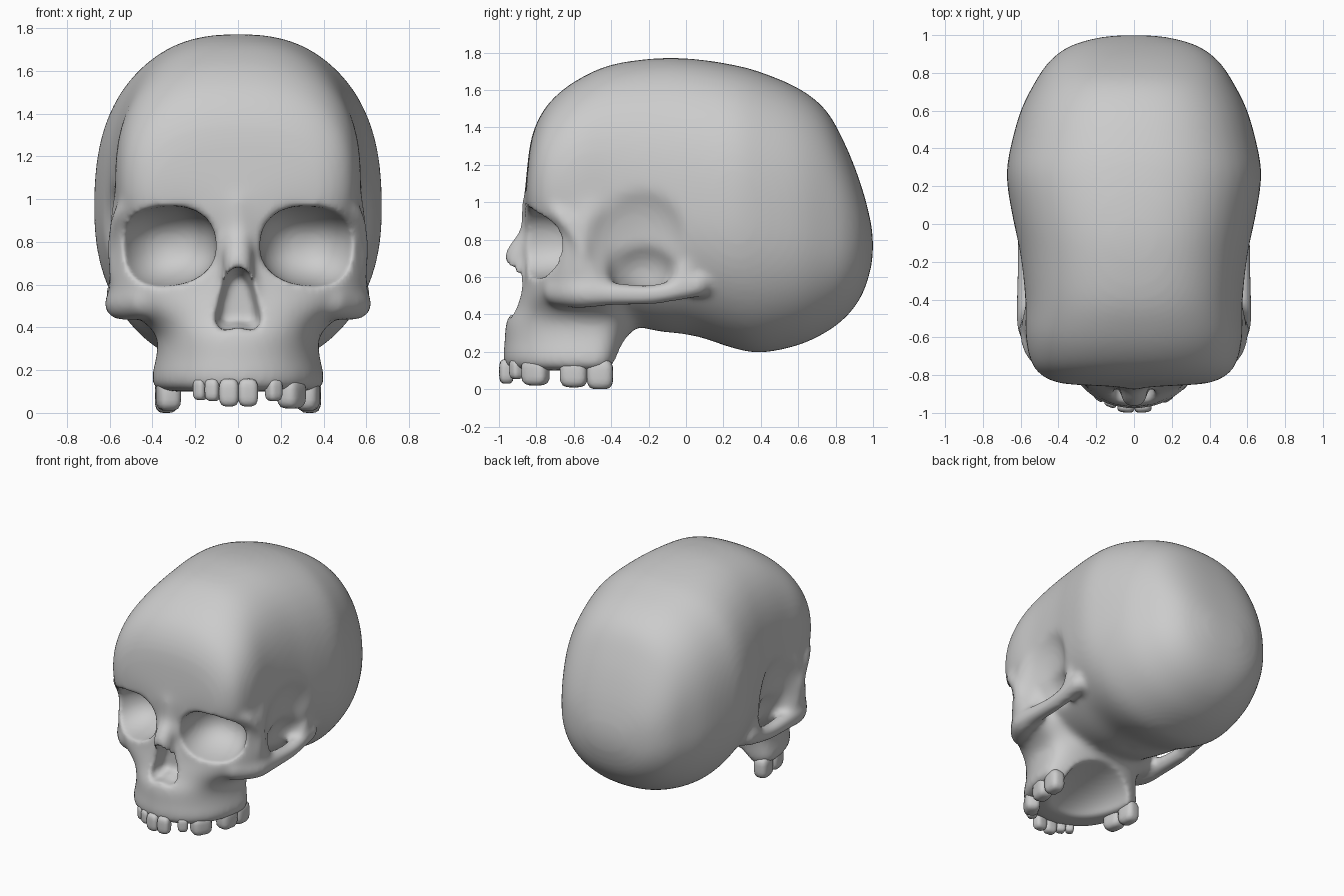
import bpy, bmesh
from math import cos, sin, pi, radians
from mathutils import Vector, Matrix

if "Cube" in bpy.data.objects:
    bpy.data.objects.remove(bpy.data.objects["Cube"])


def spline(rows, k):
    """Catmull-Rom interpolation through rows of numbers."""
    out = []
    for i in range(len(rows) - 1):
        a, b, c, d = (rows[max(i - 1, 0)], rows[i], rows[i + 1], rows[min(i + 2, len(rows) - 1)])
        for j in range(k):
            t = j / k
            out.append([0.5 * (2 * q + (r - p) * t + (2 * p - 5 * q + 4 * r - s) * t * t
                               + (3 * q - p - 3 * r + s) * t ** 3) for p, q, r, s in zip(a, b, c, d)])
    return out + [list(rows[-1])]


def egg(w, up, down, p_up, p_down, n=56):
    """Superellipse outline with different upper and lower halves."""
    pts = []
    for i in range(n):
        c, s = cos(2 * pi * i / n), sin(2 * pi * i / n)
        p, h = (p_up, up) if s > 0 else (p_down, down)
        r = (abs(c) ** p + abs(s) ** p) ** (-1 / p)
        pts.append((w * c * r, h * s * r))
    return pts


def loft(bm, rings):
    vs = [[bm.verts.new(p) for p in ring] for ring in rings]
    n = len(vs[0])
    for a, b in zip(vs, vs[1:]):
        for i in range(n):
            bm.faces.new((a[i], a[(i + 1) % n], b[(i + 1) % n], b[i]))
    bm.faces.new(vs[0][::-1])
    bm.faces.new(vs[-1])


def blob(bm, loc, size, p=2.0, rot=None, sub=4):
    """Superellipsoid: ball for p=2, boxier for larger p."""
    for v in bmesh.ops.create_icosphere(bm, subdivisions=sub, radius=1)["verts"]:
        f = sum(abs(c) ** p for c in v.co) ** (-1 / p)
        q = Vector([c * f * s for c, s in zip(v.co, size)])
        v.co = Vector(loc) + (rot @ q if rot else q)


def tube(bm, path, side=1):
    """Bony strut along a path of (x, y, z, radius)."""
    for x, y, z, r in spline(path, 7):
        blob(bm, (side * x, y, z), (r, r, r), sub=3)


def finish(name, bm):
    bmesh.ops.recalc_face_normals(bm, faces=bm.faces[:])
    me = bpy.data.meshes.new(name)
    bm.to_mesh(me)
    bm.free()
    ob = bpy.data.objects.new(name, me)
    bpy.context.collection.objects.link(ob)
    return ob


def modify(ob, kind, **props):
    m = ob.modifiers.new(kind, kind)
    for k, v in props.items():
        setattr(m, k, v)
    dg = bpy.context.evaluated_depsgraph_get()
    dg.update()
    ob.data = bpy.data.meshes.new_from_object(ob.evaluated_get(dg))
    ob.modifiers.clear()


def remesh(ob, smooth):
    modify(ob, "REMESH", mode="VOXEL", voxel_size=0.0165)
    modify(ob, "SMOOTH", factor=.5, iterations=smooth)


def cut(ob, bm):
    cutter = finish("cutter", bm)
    cutter.hide_render = True
    modify(ob, "BOOLEAN", operation="DIFFERENCE", object=cutter, solver="MANIFOLD")
    bpy.data.objects.remove(cutter)


bm = bmesh.new()
# Braincase: y, top z, bottom z, half width, z of widest point
braincase = [
    (-.86, 1.06, .98, .15, 1.02), (-.848, 1.2, .9, .36, 1.04), (-.825, 1.35, .8, .45, 1.05),
    (-.775, 1.47, .7, .52, 1.06), (-.7, 1.565, .6, .555, 1.07), (-.58, 1.655, .5, .575, 1.08),
    (-.4, 1.735, .38, .575, 1.06), (-.15, 1.77, .31, .605, 1.0), (.05, 1.765, .285, .645, .97),
    (.25, 1.735, .22, .675, .95), (.4, 1.695, .195, .655, .92), (.6, 1.61, .235, .60, .88),
    (.75, 1.49, .305, .525, .84), (.86, 1.29, .39, .45, .81), (.94, 1.08, .5, .345, .79),
    (.985, .91, .63, .2, .77), (1.0, .81, .72, .08, .765)]
loft(bm, [[(u, y, m + v) for u, v in egg(w, t - m, m - b, 2.5, 2.22)]
          for y, t, b, w, m in spline(braincase, 4)])
# Face and upper jaw: z, front y, back y, half width
face = [
    (.10, -.95, -.38, .38), (.15, -.98, -.35, .41), (.25, -.97, -.32, .385), (.36, -.965, -.28, .38),
    (.43, -.92, -.3, .45), (.52, -.885, -.32, .58), (.6, -.865, -.36, .61), (.75, -.855, -.36, .605),
    (.88, -.86, -.36, .605), (.97, -.87, -.36, .59), (1.08, -.86, -.36, .56), (1.2, -.848, -.36, .48)]
loft(bm, [[(u, -.48 + v, z) for u, v in egg(w, b + .48, -f - .48, 2.4, 2.2)]
          for z, f, b, w in spline(face, 4)])
skull = finish("skull", bm)
remesh(skull, 4)

# Temple hollows: a shallow wide dish, then the deep pit behind the arch
for loc, size in (((.69, -.28, .78), (.165, .30, .36)), ((.62, -.235, .6), (.17, .19, .2))):
    bm = bmesh.new()
    for s in (1, -1):
        blob(bm, (s * loc[0], loc[1], loc[2]), size)
    cut(skull, bm)
remesh(skull, 12)

# Cheek arches, brow rims and nasal bridge
bm = bmesh.new()
bm.from_mesh(skull.data)
for s in (1, -1):
    tube(bm, [(.44, -.68, .525, .085), (.53, -.56, .515, .085), (.56, -.43, .51, .067),
              (.565, -.2, .505, .057), (.56, -.05, .53, .06), (.55, .06, .56, .07)], s)
    tube(bm, [(.555, -.03, .55, .06), (.55, .0, .66, .055)], s)
    tube(bm, [(.08, -.815, .95, .05), (.33, -.79, 1.0, .05), (.52, -.69, .95, .05),
              (.572, -.56, .78, .043), (.55, -.57, .62, .05)], s)
tube(bm, [(0, -.79, .98, .09), (0, -.815, .83, .078), (0, -.903, .705, .07),
          (0, -.87, .62, .08), (0, -.80, .5, .115)])
bpy.data.objects.remove(skull)
skull = finish("skull", bm)
remesh(skull, 14)

# Eye sockets, nose opening and palate
bm = bmesh.new()
for s in (1, -1):
    turn = Matrix.Rotation(radians(s * 10), 3, "Z") @ Matrix.Rotation(radians(s * 6), 3, "Y")
    blob(bm, (s * .345, -.86, .78), (.236, .35, .187), 2.3, turn)
half = [(.045, .665), (.075, .59), (.1, .48), (.108, .415), (.07, .385)]
pear = [(0, .685)] + half + [(0, .4)] + [(-x, z) for x, z in half[::-1]]
loft(bm, [[(x * k, y, .52 + (z - .52) * k) for x, z in pear]
          for y, k in ((-1.1, 1), (-.87, 1), (-.76, .7))])
blob(bm, (0, -.37, .08), (.28, .5, .19), 2.2, Matrix.Rotation(radians(14), 3, "X"))
cut(skull, bm)
remesh(skull, 7)
skull.data.shade_smooth()

# Teeth: x, y, half width, half thickness, bottom z, turn
teeth = [
    (.047, -.96, .046, .038, .03, 5), (-.042, -.96, .046, .038, .03, -5),
    (-.118, -.935, .034, .036, .055, -22), (-.175, -.905, .03, .034, .06, -35),
    (.167, -.905, .036, .036, .055, 32), (.25, -.805, .073, .053, .02, 60),
    (.325, -.6, .073, .055, .01, 80), (.335, -.46, .07, .053, 0, 86),
    (-.325, -.6, .073, .055, .01, -80), (-.335, -.46, .07, .053, 0, -86)]
for i, (x, y, w, t, low, turn) in enumerate(teeth):
    bm = bmesh.new()
    h = (.16 - low) / 2
    blob(bm, (x, y, low + h), (w, t, h), 3.6, Matrix.Rotation(radians(turn), 3, "Z"), 3)
    tooth = finish(f"tooth_{i + 1}", bm)
    tooth.data.shade_smooth()
